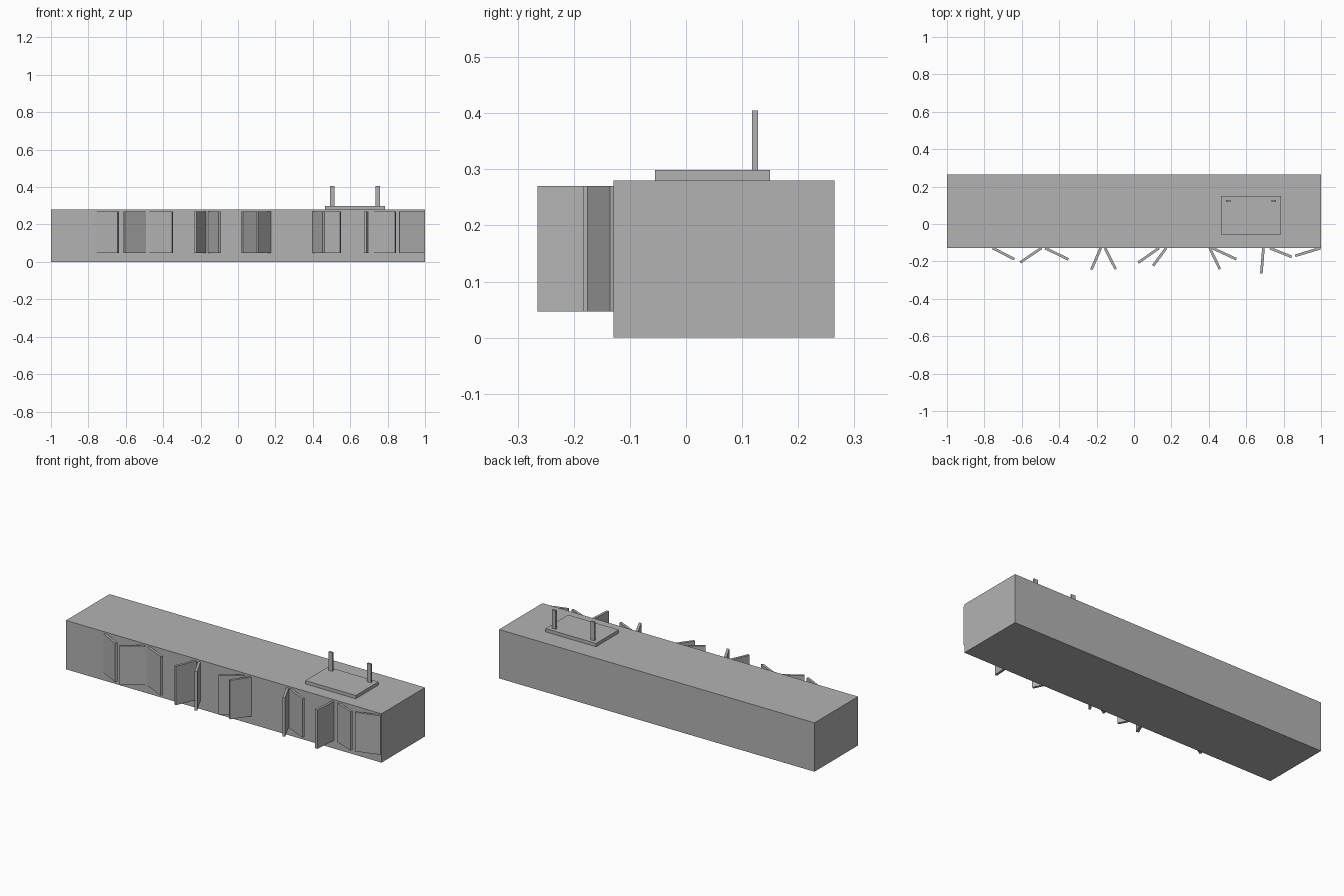
import bpy
from math import atan2, hypot
from mathutils import Matrix, Vector

cube = bpy.data.objects.get("Cube")
if cube:
    bpy.data.objects.remove(cube, do_unlink=True)

grey = bpy.data.materials.new("plain_grey")
grey.use_nodes = True
colour = (0.45, 0.45, 0.45, 1)
grey.diffuse_color = colour
grey.node_tree.nodes["Principled BSDF"].inputs["Base Color"].default_value = colour


def box(name, low, high, matrix=Matrix()):
    """Box between two corners, optionally placed by a matrix."""
    low, high = Vector(low), Vector(high)
    bpy.ops.mesh.primitive_cube_add(size=1)
    obj = bpy.context.object
    obj.name = name
    size = Matrix.Diagonal((high - low).to_4d())
    obj.data.transform(matrix @ Matrix.Translation((low + high) / 2) @ size)
    obj.data.materials.append(grey)
    return obj


FRONT = -0.129

# Long cabinet block
box("cabinet_body", (-1, FRONT, 0), (1, 0.265, 0.28))

# Raised plate with two upright posts on the top
box("top_plate", (0.465, -0.055, 0.28), (0.785, 0.15, 0.299))
for name, x in (("right_post", 0.503), ("left_post", 0.748)):
    box(name, (x - 0.012, 0.118, 0.299), (x + 0.012, 0.128, 0.405))

# Open doors: hinge x, then tip x and tip y
doors = [
    (-0.755, -0.64, -0.188), (-0.495, -0.608, -0.205), (-0.475, -0.351, -0.189),
    (-0.178, -0.228, -0.244), (-0.155, -0.098, -0.241), (0.133, 0.022, -0.207),
    (0.172, 0.102, -0.223), (0.405, 0.459, -0.241), (0.42, 0.547, -0.188),
    (0.692, 0.681, -0.264), (0.727, 0.843, -0.176), (0.997, 0.862, -0.17),
]
for i, (hinge, tip_x, tip_y) in enumerate(doors, 1):
    dx, dy = tip_x - hinge, tip_y - FRONT
    place = Matrix.Translation((hinge, FRONT, 0)) @ Matrix.Rotation(atan2(dy, dx), 4, "Z")
    box(f"open_door_{i}", (0, -0.007, 0.047), (hypot(dx, dy), 0.007, 0.27), place)
